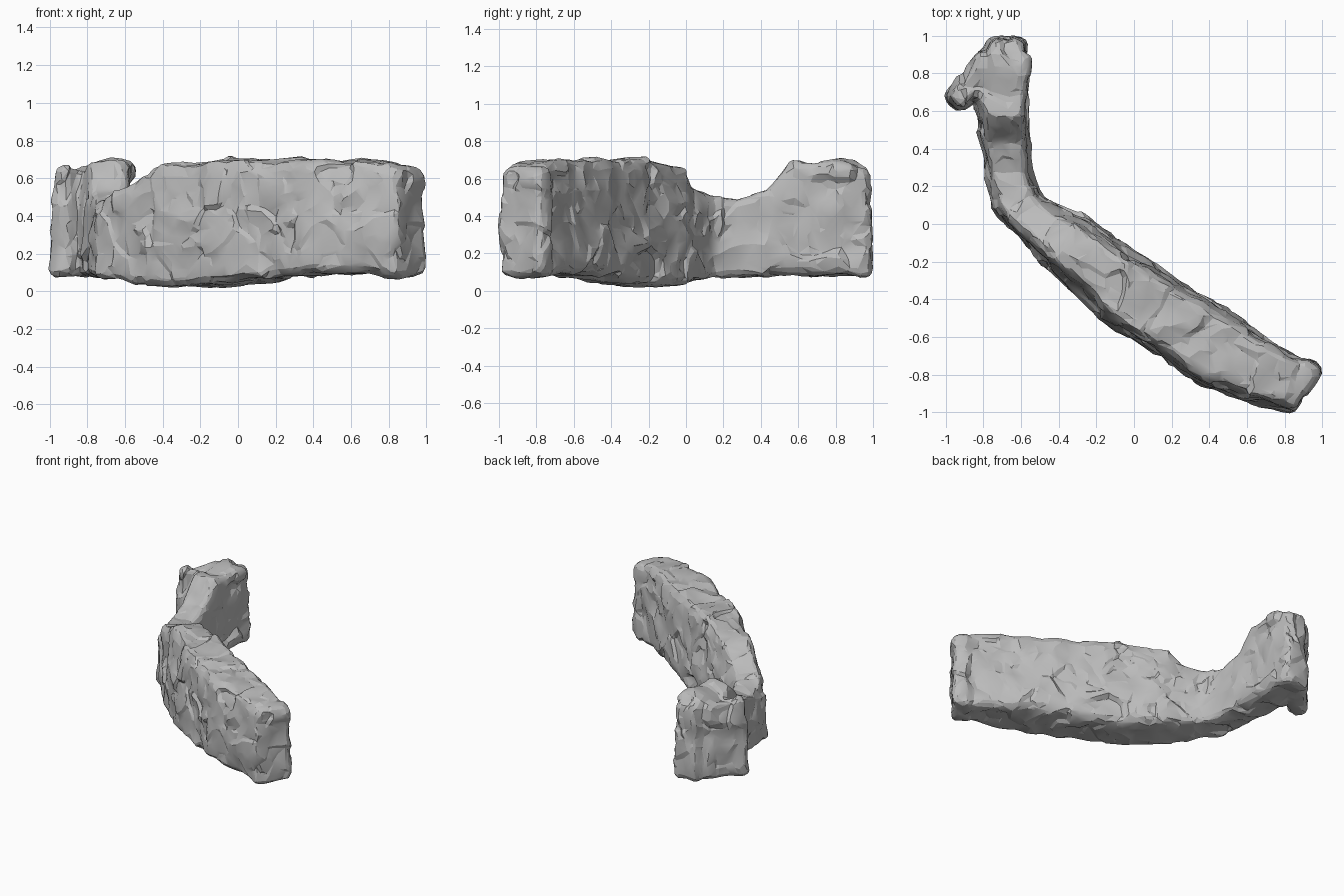
import bpy, bmesh, math
from mathutils import Vector, Matrix, noise

cube = bpy.data.objects.get("Cube")
if cube:
    bpy.data.objects.remove(cube, do_unlink=True)

stone = bpy.data.materials.new("grey stone")
stone.use_nodes = True
stone.diffuse_color = (0.5, 0.5, 0.5, 1)
stone.node_tree.nodes["Principled BSDF"].inputs["Base Color"].default_value = (0.5, 0.5, 0.5, 1)
stone.node_tree.nodes["Principled BSDF"].inputs["Roughness"].default_value = 0.9

# Wall stations: outer x, y, inner x, y, base height, top height, top narrowing
stations = [
    (-.78, .96, -.58, .96, .09, .64, .90), (-.82, .85, -.56, .85, .08, .68, .92),
    (-.85, .64, -.57, .62, .08, .69, .90), (-.83, .53, -.56, .53, .08, .65, .86),
    (-.82, .43, -.55, .44, .08, .53, .82), (-.80, .26, -.53, .28, .08, .48, .78),
    (-.77, .08, -.48, .16, .07, .50, .74), (-.66, -.04, -.35, .08, .05, .56, .72),
    (-.53, -.18, -.24, .04, .03, .66, .72), (-.38, -.33, -.11, -.04, .015, .68, .72),
    (-.19, -.52, .03, -.15, .02, .70, .75), (.07, -.67, .24, -.30, .05, .70, .84),
    (.35, -.86, .50, -.45, .09, .70, .88), (.58, -.94, .71, -.61, .09, .70, .90),
    (.79, -.985, .88, -.71, .08, .68, .92),
]
# Rounded cross-section: sideways and upward fractions
section = [(-.76, .01), (-.95, .07), (-1, .35), (-.98, .68), (-.92, .90), (-.74, .99),
           (.74, 1), (.92, .92), (.98, .68), (1, .35), (.95, .07), (.76, .01)]

bm = bmesh.new()
rings = []
for ox, oy, ix, iy, low, high, narrow in stations:
    outer, inner = Vector((ox, oy, 0)), Vector((ix, iy, 0))
    mid, half = (outer + inner) / 2, (inner - outer) / 2
    rings.append([bm.verts.new(mid + half * s * (1 + (narrow - 1) * t)
                               + Vector((0, 0, low + (high - low) * t))) for s, t in section])
n = len(section)
for a, b in zip(rings, rings[1:]):
    for i in range(n):
        bm.faces.new((a[i], a[(i + 1) % n], b[(i + 1) % n], b[i]))
bm.faces.new(rings[0][::-1])
bm.faces.new(rings[-1])


def slab(centre, size, angle, taper=0.9, bevel=0.045):
    """Rounded block, narrower at the top, merged into the wall."""
    matrix = (Matrix.Translation(centre) @ Matrix.Rotation(math.radians(angle), 4, 'Z')
              @ Matrix.Diagonal((*size, 1)))
    verts = bmesh.ops.create_cube(bm, size=1, matrix=matrix)["verts"]
    for v in verts:
        if v.co.z > centre[2]:
            v.co.xy = Vector(centre).xy.lerp(v.co.xy, taper)
    edges = list({e for v in verts for e in v.link_edges})
    bmesh.ops.bevel(bm, geom=edges, offset=bevel, segments=3, profile=0.5, affect='EDGES')


# Buttress and end block at the back, end block at the front, cap stone
slab((-.855, .76, .375), (.35, .14, .60), 52)
slab((-.675, .92, .37), (.22, .15, .59), 0, 0.85)
slab((.87, -.85, .37), (.14, .30, .59), -38)
slab((-.68, .73, .635), (.23, .38, .11), -8, 1)
bmesh.ops.recalc_face_normals(bm, faces=bm.faces)
mesh = bpy.data.meshes.new("stone_wall")
bm.to_mesh(mesh)
bm.free()
wall = bpy.data.objects.new("stone_wall", mesh)
bpy.context.collection.objects.link(wall)
bpy.context.view_layer.objects.active = wall
wall.select_set(True)

# Fuse the blocks into one rock mass
remesh = wall.modifiers.new("fuse", 'REMESH')
remesh.mode = 'VOXEL'
remesh.voxel_size = 0.012
bpy.ops.object.modifier_apply(modifier="fuse")


def rock_height(p):
    """Tilted chips at two sizes, with worn creases."""
    q = p + noise.noise_vector(p * 2.5) * 0.1
    height = 0.006 - abs(noise.noise(q * 4)) * 0.03 + noise.noise(p * 9) * 0.006
    for scale, tilt in ((4.5, 0.16), (9, 0.2)):
        seed = noise.voronoi(q * scale)[1][0]
        lean = noise.noise_vector(seed * 7.3 + Vector((.37, .61, .23)))
        height += lean.dot(q - seed / scale) * tilt
    return height


def soften(bm, times):
    for _ in range(times):
        bmesh.ops.smooth_vert(bm, verts=bm.verts, factor=0.5, use_axis_x=True,
                              use_axis_y=True, use_axis_z=True)
    bm.normal_update()


bm = bmesh.new()
bm.from_mesh(wall.data)
soften(bm, 4)
moves = [(v, v.normal * rock_height(v.co)) for v in bm.verts]
for v, move in moves:
    v.co += move
soften(bm, 2)
bm.to_mesh(wall.data)
bm.free()

# Reduce to broad chiselled facets
chisel = wall.modifiers.new("chisel", 'DECIMATE')
chisel.ratio = 0.06
bpy.ops.object.modifier_apply(modifier="chisel")
wall.data.materials.clear()
wall.data.materials.append(stone)
bpy.ops.object.shade_smooth_by_angle(angle=math.radians(17))
